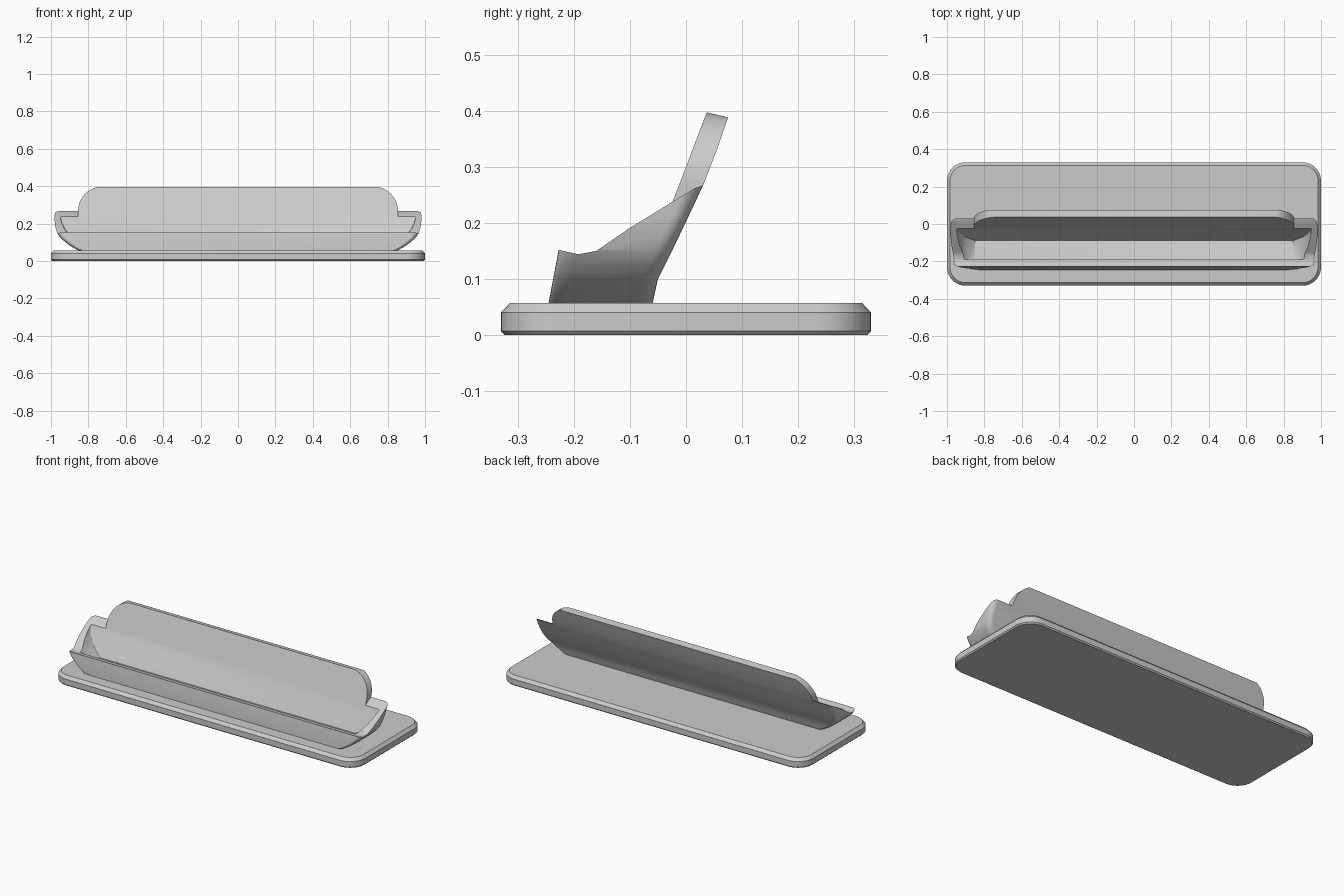
import bpy, bmesh, math

if "Cube" in bpy.data.objects:
    bpy.data.objects.remove(bpy.data.objects["Cube"], do_unlink=True)

grey = bpy.data.materials.new("plain grey")
grey.use_nodes = True
grey.diffuse_color = (0.6, 0.6, 0.6, 1)
grey.node_tree.nodes["Principled BSDF"].inputs["Base Color"].default_value = (0.6, 0.6, 0.6, 1)


def finish(name, bm):
    bmesh.ops.recalc_face_normals(bm, faces=bm.faces[:])
    mesh = bpy.data.meshes.new(name)
    bm.to_mesh(mesh)
    bm.free()
    mesh.materials.append(grey)
    obj = bpy.data.objects.new(name, mesh)
    bpy.context.scene.collection.objects.link(obj)
    return obj


def lerp(table, t):
    """Piecewise linear value from (t, value) pairs."""
    for (t0, v0), (t1, v1) in zip(table, table[1:]):
        if t <= t1:
            break
    return v0 + (v1 - v0) * (t - t0) / (t1 - t0)


def loft(name, rings, segs=6, floor_slope=0.0):
    """Stack rounded rectangles given as (z, half width, y0, y1, radius)."""
    bm = bmesh.new()
    loops = []
    for i, (z, w, y0, y1, r) in enumerate(rings):
        loop = []
        centres = [(w - r, y1 - r), (r - w, y1 - r), (r - w, y0 + r), (w - r, y0 + r)]
        for q, (cx, cy) in enumerate(centres):
            for k in range(segs + 1):
                a = math.pi / 2 * (q + k / segs)
                x, y = cx + r * math.cos(a), cy + r * math.sin(a)
                tilt = floor_slope * (y1 - y) if i == 0 else 0
                loop.append(bm.verts.new((x, y, z + tilt)))
        loops.append(loop)
    n = len(loops[0])
    for a, b in zip(loops, loops[1:]):
        for k in range(n):
            bm.faces.new((a[k], a[(k + 1) % n], b[(k + 1) % n], b[k]))
    bm.faces.new(loops[0][::-1])
    bm.faces.new(loops[-1])
    return finish(name, bm)


def prism(name, points, start, end, along):
    """Extrude a side outline along x, or a front outline along y."""
    bm = bmesh.new()
    place = (lambda p, d: (d, p[0], p[1])) if along == "x" else (lambda p, d: (p[0], d, p[1]))
    a, b = ([bm.verts.new(place(p, d)) for p in points] for d in (start, end))
    n = len(points)
    for k in range(n):
        bm.faces.new((a[k], a[(k + 1) % n], b[(k + 1) % n], b[k]))
    bm.faces.new(a[::-1])
    bm.faces.new(b)
    return finish(name, bm)


def carve(obj, cutter):
    mod = obj.modifiers.new("cut", "BOOLEAN")
    mod.operation, mod.solver, mod.object = "DIFFERENCE", "EXACT", cutter
    bpy.context.view_layer.update()
    result = bpy.data.meshes.new_from_object(
        obj.evaluated_get(bpy.context.evaluated_depsgraph_get()))
    obj.modifiers.clear()
    obj.data = result
    bpy.data.objects.remove(cutter, do_unlink=True)


# Base plate with chamfered rim
base = loft("base_plate", [
    (z, 1 - c, c - 0.33, 0.33 - c, 0.1 - c)
    for z, c in ((0, 0.007), (0.007, 0), (0.04, 0), (0.057, 0.016))], segs=10)

# Cradle outlines as functions of height
back = [(0.05, -0.061), (0.1, -0.05), (0.15, -0.025), (0.2, -0.001), (0.268, 0.031),
        (0.33, 0.055), (0.388, 0.075), (0.43, 0.09)]
rest = [(0.09, -0.088), (0.15, -0.064), (0.235, -0.025), (0.305, 0.002),
        (0.35, 0.019), (0.397, 0.037), (0.45, 0.056)]
outer = [(0.05, 0.84), (0.06, 0.86), (0.08, 0.895), (0.1, 0.922), (0.125, 0.95),
         (0.15, 0.967), (0.18, 0.976), (0.21, 0.98), (0.43, 0.98)]
inner = [(0.09, 0.85), (0.125, 0.89), (0.15, 0.913), (0.18, 0.932), (0.21, 0.944),
         (0.235, 0.95), (0.45, 0.95)]


def heights(*tables):
    return sorted({z for t in tables for z, v in t})


cradle = loft("cradle", [
    (z, lerp(outer, z), -0.245 + (z - 0.057) * 0.19, lerp(back, z), 0.03)
    for z in heights(back, outer)])

# Hollow between lip, end walls and back rest
carve(cradle, loft("trough_cutter", [
    (z, lerp(inner, z), -0.191, lerp(rest, z), 0.006)
    for z in heights(rest, inner)], segs=3, floor_slope=0.24))

# Trim the front lip
carve(cradle, prism("lip_cutter", [
    (-0.4, 0.191), (-0.227, 0.152), (-0.192, 0.144), (-0.16, 0.15), (-0.155, 0.1533),
    (-0.155, 0.6), (-0.4, 0.6)], -1.2, 1.2, "x"))

# Trim the top edge of the back rest
carve(cradle, prism("top_cutter", [
    (-0.4, 0.5005), (0.037, 0.397), (0.075, 0.388), (0.2, 0.358), (0.2, 0.6), (-0.4, 0.6)],
    -1.2, 1.2, "x"))

for side in (-1, 1):
    # Sloped end walls
    carve(cradle, prism("wall_cutter", [
        (-0.16, 0.15), (-0.1, 0.191), (-0.03, 0.234), (0.016, 0.262), (0.04, 0.27),
        (0.2, 0.3), (0.2, 0.6), (-0.16, 0.6)], side * 0.855, side * 1.2, "x"))
    # Rounded upper corners of the back rest
    arc = [(side * (0.725 + 0.13 * math.cos(a)), 0.268 + 0.13 * math.sin(a))
           for a in (math.pi / 2 * k / 12 for k in range(13))]
    carve(cradle, prism("corner_cutter", arc + [
        (side * 0.725, 0.6), (side * 1.1, 0.6), (side * 1.1, 0.268)], -0.5, 0.5, "y"))

# Smooth curves, keep creases sharp
bpy.ops.object.select_all(action="DESELECT")
for obj in (base, cradle):
    obj.select_set(True)
bpy.context.view_layer.objects.active = cradle
bpy.ops.object.shade_smooth_by_angle(angle=math.radians(25))
